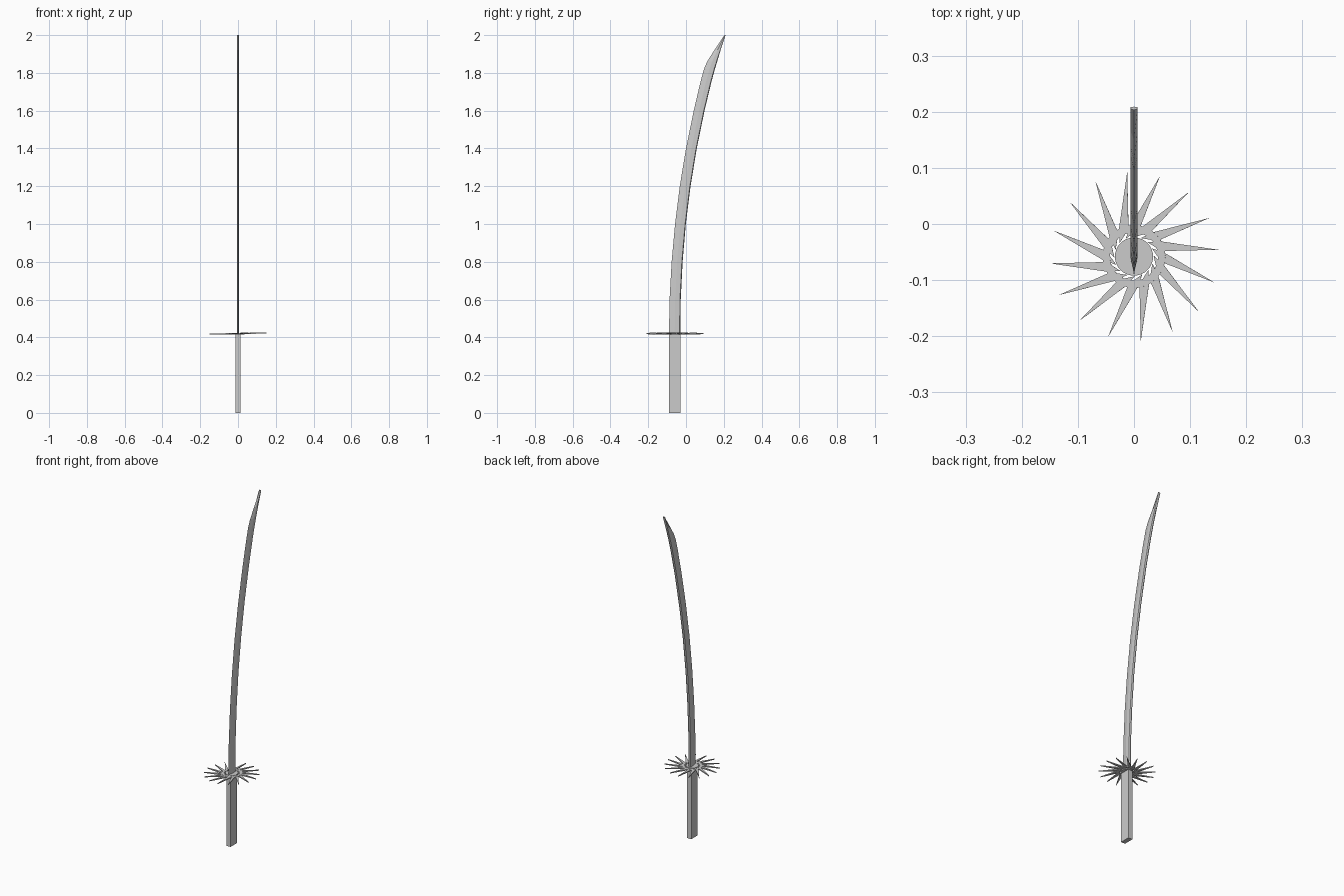
import bpy, bmesh
from math import sin, cos, pi, radians
from mathutils import Vector, Matrix

if "Cube" in bpy.data.objects:
    bpy.data.objects.remove(bpy.data.objects["Cube"])

CY, GZ = -0.058, 0.42          # handle axis in y, guard height


def finish(bm, name):
    bmesh.ops.recalc_face_normals(bm, faces=bm.faces)
    me = bpy.data.meshes.new(name)
    bm.to_mesh(me)
    bm.free()
    ob = bpy.data.objects.new(name, me)
    bpy.context.collection.objects.link(ob)
    return ob


# Handle: plain rectangular grip
bm = bmesh.new()
bmesh.ops.create_cube(bm, size=1, matrix=Matrix.Translation((0, -0.06, GZ / 2))
                      @ Matrix.Diagonal((0.027, 0.06, GZ, 1)))
finish(bm, "handle")

# Blade: six-sided section swept along the curve (height, cutting edge y, spine y)
stations = [(0.42, -0.09, -0.03), (0.6, -0.087, -0.028), (0.8, -0.076, -0.018),
            (1.0, -0.058, -0.001), (1.2, -0.033, 0.024), (1.4, 0.0, 0.057),
            (1.6, 0.041, 0.098), (1.75, 0.076, 0.134), (1.82, 0.095, 0.153),
            (1.86, 0.112, 0.165), (1.92, 0.15, 0.183), (2.0, 0.203, 0.209)]
bm = bmesh.new()
rings = []
for z, e, s in stations:
    w = s - e
    t = 0.0065
    section = [(0, e), (t, e + 0.5 * w), (t, s - 0.07 * w), (0, s),
               (-t, s - 0.07 * w), (-t, e + 0.5 * w)]
    rings.append([bm.verts.new((x, y, z)) for x, y in section])
for a, b in zip(rings, rings[1:]):
    for i in range(6):
        j = (i + 1) % 6
        bm.faces.new((a[i], a[j], b[j], b[i]))
bm.faces.new(rings[-1])
bm.faces.new(rings[0])
finish(bm, "blade")

# Collar disc under the blade
bm = bmesh.new()
bmesh.ops.create_cone(bm, cap_ends=True, segments=32, radius1=0.034, radius2=0.034,
                      depth=0.008, matrix=Matrix.Translation((0, CY, GZ)))
finish(bm, "collar_disc")

# Flat ring that joins the spikes
bm = bmesh.new()
N = 32
loops = [[bm.verts.new((r * cos(2 * pi * i / N), CY + r * sin(2 * pi * i / N), z))
          for i in range(N)]
         for r, z in ((0.043, GZ - .004), (0.056, GZ - .004), (0.056, GZ + .004), (0.043, GZ + .004))]
for k in range(4):
    a, b = loops[k], loops[(k + 1) % 4]
    for i in range(N):
        j = (i + 1) % N
        bm.faces.new((a[i], a[j], b[j], b[i]))
finish(bm, "guard_ring")

# Sixteen swirling spikes, each a flat double-pointed plate
bm = bmesh.new()
for k in range(16):
    ang = radians(4.6) + k * 2 * pi / 16
    outer = Vector((cos(ang), sin(ang), 0)) * 0.151
    mid = Vector((cos(ang + 0.27), sin(ang + 0.27), 0)) * 0.053
    inner = Vector((cos(ang + 0.75), sin(ang + 0.75), 0)) * 0.035
    along = (outer - mid).normalized()
    side = Vector((-along.y, along.x, 0)) * 0.0085
    outline = [outer, mid + side, inner, mid - side]
    base = Vector((0, CY, GZ))
    low, high = [[bm.verts.new(base + p + Vector((0, 0, h))) for p in outline]
                 for h in (-0.003, 0.003)]
    bm.faces.new(low)
    bm.faces.new(high)
    for i in range(4):
        j = (i + 1) % 4
        bm.faces.new((low[i], low[j], high[j], high[i]))
finish(bm, "guard_spikes")

# Slight sideways tilt of the guard parts
pivot = Vector((0, CY, GZ))
tilt = Matrix.Translation(pivot) @ Matrix.Rotation(radians(-1.2), 4, 'Y') @ Matrix.Translation(-pivot)
for name in ("guard_spikes", "guard_ring"):
    bpy.data.objects[name].data.transform(tilt)
